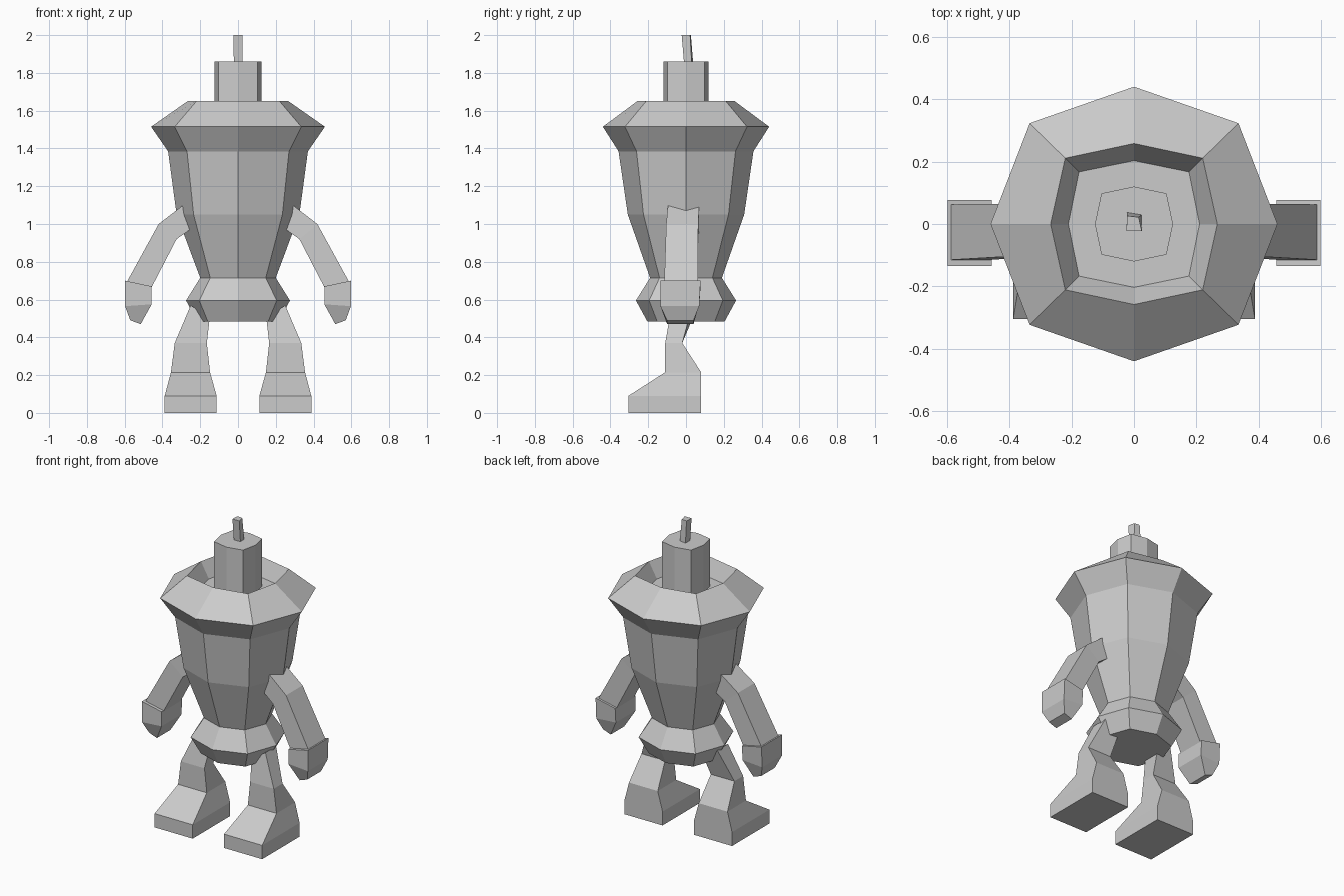
import bpy, bmesh

grey = bpy.data.materials.new("light_grey")
grey.diffuse_color = (0.6, 0.6, 0.6, 1)


def loft(name, rings):
    """Skin a stack of equal-sided rings and cap both ends."""
    bm = bmesh.new()
    loops = [[bm.verts.new(p) for p in ring] for ring in rings]
    n = len(loops[0])
    for a, b in zip(loops, loops[1:]):
        for i in range(n):
            j = (i + 1) % n
            bm.faces.new((a[i], a[j], b[j], b[i]))
    bm.faces.new(loops[0][::-1])
    bm.faces.new(loops[-1])
    bmesh.ops.recalc_face_normals(bm, faces=bm.faces)
    mesh = bpy.data.meshes.new(name)
    bm.to_mesh(mesh)
    bm.free()
    mesh.materials.append(grey)
    obj = bpy.data.objects.new(name, mesh)
    bpy.context.collection.objects.link(obj)
    return obj


def octagon(z, rx, ry, dx, dy):
    """Eight-sided ring: rx, ry on the axes and dx, dy at the corners."""
    return [(rx, 0, z), (dx, dy, z), (0, ry, z), (-dx, dy, z),
            (-rx, 0, z), (-dx, -dy, z), (0, -ry, z), (dx, -dy, z)]


def limb(name, sections, side):
    """Boxy limb from (outer x, outer z, inner x, inner z, front y, back y)."""
    return loft(f"{name}_{'right' if side > 0 else 'left'}",
                [[(side * xo, y0, zo), (side * xi, y0, zi),
                  (side * xi, y1, zi), (side * xo, y1, zo)]
                 for xo, zo, xi, zi, y0, y1 in sections])


# Hips, torso, shoulder flange and the recessed top
loft("body", [octagon(*r) for r in (
    (0.485, 0.215, 0.205, 0.16, 0.153),
    (0.595, 0.275, 0.265, 0.205, 0.195),
    (0.715, 0.20, 0.19, 0.147, 0.14),
    (1.05, 0.325, 0.308, 0.235, 0.225),
    (1.385, 0.37, 0.357, 0.27, 0.262),
    (1.515, 0.46, 0.44, 0.335, 0.323),
    (1.65, 0.267, 0.258, 0.22, 0.211),
    (1.55, 0.21, 0.203, 0.176, 0.167))])

# Neck post and the small bent peg on it
loft("neck_post", [octagon(z, 0.125, 0.12, 0.104, 0.098) for z in (1.54, 1.86)])
loft("top_peg", [
    [(-0.022, -0.010, 1.85), (0.025, -0.010, 1.85), (0.025, 0.030, 1.85), (-0.022, 0.038, 1.85)],
    [(-0.024, -0.023, 2.0), (0.025, -0.023, 2.0), (0.015, 0.022, 2.0), (-0.022, 0.026, 2.0)]])

for side in (1, -1):
    # Arm bending at the shoulder
    limb("arm", [
        (0.29, 1.10, 0.24, 0.98, -0.095, 0.07),
        (0.42, 1.00, 0.325, 0.92, -0.105, 0.065),
        (0.59, 0.69, 0.46, 0.66, -0.115, 0.063)], side)
    # Tapered mitten hand
    limb("hand", [
        (0.598, 0.70, 0.457, 0.67, -0.135, 0.077),
        (0.598, 0.565, 0.457, 0.575, -0.135, 0.07),
        (0.57, 0.49, 0.515, 0.47, -0.10, 0.04)], side)
    # Leg flaring into a wedge foot
    limb("leg", [
        (0.25, 0.57, 0.15, 0.50, -0.075, 0.035),
        (0.335, 0.37, 0.165, 0.37, -0.11, -0.02),
        (0.355, 0.215, 0.148, 0.215, -0.11, 0.08),
        (0.388, 0.09, 0.113, 0.09, -0.305, 0.08),
        (0.388, 0.0, 0.113, 0.0, -0.305, 0.08)], side)
